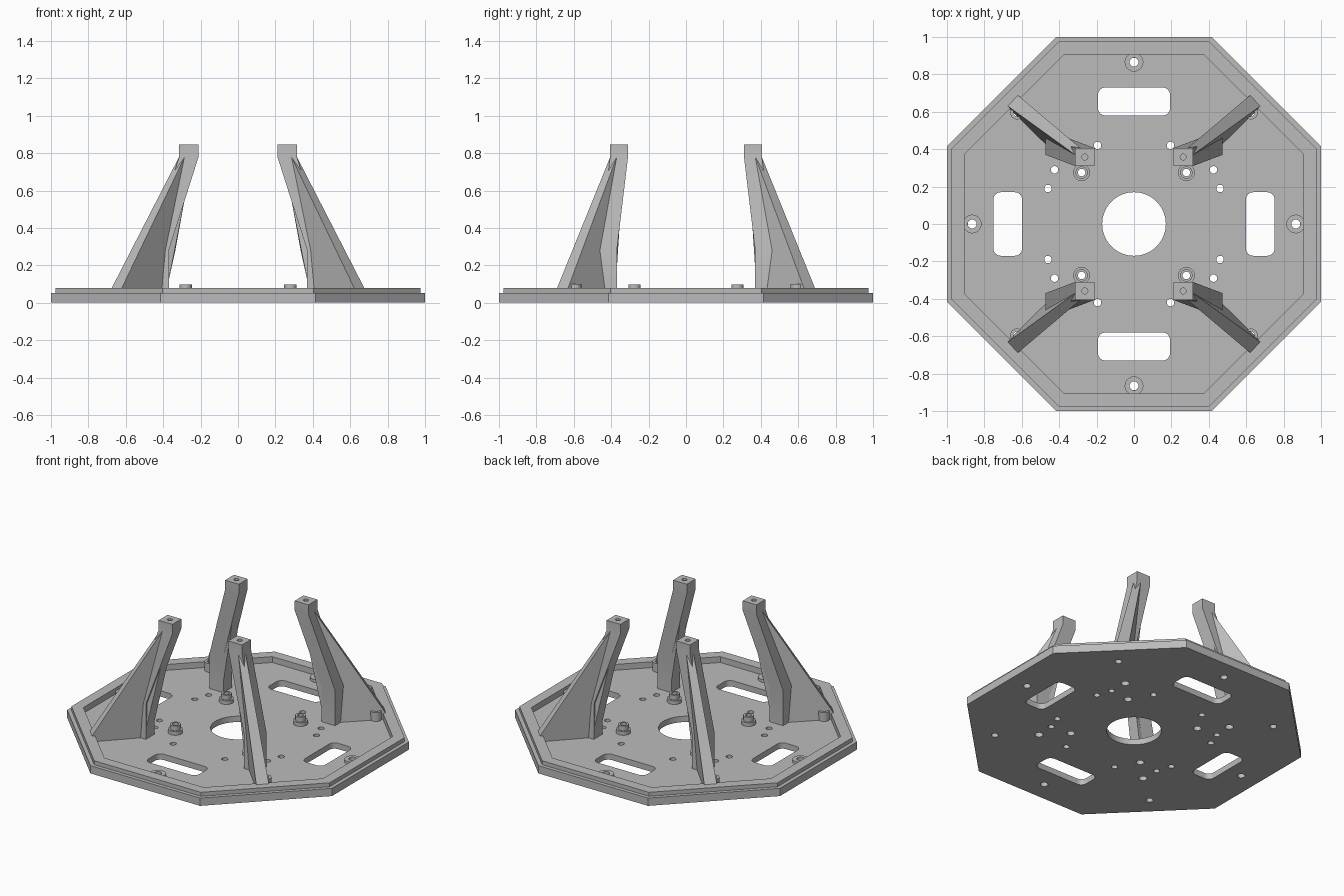
import bpy, bmesh, math
from mathutils import Vector

if "Cube" in bpy.data.objects:
    bpy.data.objects.remove(bpy.data.objects["Cube"], do_unlink=True)

mat = bpy.data.materials.new("plain grey")
mat.use_nodes = True
GREY = (0.5, 0.5, 0.5, 1)
mat.diffuse_color = GREY
mat.node_tree.nodes["Principled BSDF"].inputs["Base Color"].default_value = GREY

FLOOR, RIM = 0.04, 0.08
QUADRANTS = [(sx, sy) for sx in (1, -1) for sy in (1, -1)]


def finish(name, bm):
    """Turn a bmesh into an object with the grey material."""
    bmesh.ops.recalc_face_normals(bm, faces=bm.faces)
    me = bpy.data.meshes.new(name)
    bm.to_mesh(me)
    bm.free()
    me.materials.append(mat)
    ob = bpy.data.objects.new(name, me)
    bpy.context.collection.objects.link(ob)
    return ob


def loft(bm, rings, closed=False):
    """Join rings of points with quads, capping the ends or closing the loop."""
    vs = [[bm.verts.new(p) for p in r] for r in rings]
    pairs = list(zip(vs, vs[1:]))
    if closed:
        pairs.append((vs[-1], vs[0]))
    else:
        bm.faces.new(vs[0])
        bm.faces.new(vs[-1])
    n = len(vs[0])
    for a, b in pairs:
        for i in range(n):
            j = (i + 1) % n
            bm.faces.new((a[i], a[j], b[j], b[i]))


def ring(r, z, n=32, cx=0, cy=0, turn=0.0):
    return [(cx + r * math.cos(turn + math.tau * i / n),
             cy + r * math.sin(turn + math.tau * i / n), z) for i in range(n)]


def octagon(apothem, z):
    return ring(apothem / math.cos(math.pi / 8), z, 8, turn=math.pi / 8)


def rounded_rect(cx, cy, hx, hy, r, z):
    pts = []
    for k, (sx, sy) in enumerate([(1, 1), (-1, 1), (-1, -1), (1, -1)]):
        for i in range(7):
            a = (k + i / 6) * math.pi / 2
            pts.append((cx + sx * (hx - r) + r * math.cos(a),
                        cy + sy * (hy - r) + r * math.sin(a), z))
    return pts


def cut(ob, bm):
    """Subtract a cutter and bake the result."""
    cutter = finish("cutter", bm)
    cutter.hide_render = True
    mod = ob.modifiers.new("cut", "BOOLEAN")
    mod.operation, mod.solver, mod.object = "DIFFERENCE", "EXACT", cutter
    dg = bpy.context.evaluated_depsgraph_get()
    baked = bpy.data.meshes.new_from_object(ob.evaluated_get(dg))
    ob.modifiers.clear()
    ob.data = baked
    bpy.data.objects.remove(cutter, do_unlink=True)


def tube(name, cx, cy, profile):
    """Ring-shaped part from a closed (radius, height) profile."""
    bm = bmesh.new()
    loft(bm, [ring(r, z, 32, cx, cy) for r, z in profile], closed=True)
    return finish(name, bm)


def hull(name, points, sx, sy):
    bm = bmesh.new()
    for x, y, z in points:
        bm.verts.new((sx * x, sy * y, z))
    res = bmesh.ops.convex_hull(bm, input=bm.verts)
    loose = [v for v in bm.verts if not v.link_faces]
    bmesh.ops.delete(bm, geom=loose, context="VERTS")
    return finish(name, bm)


# Octagonal tray with stepped rim
bm = bmesh.new()
loft(bm, [octagon(a, z) for a, z in [(1, 0), (1, 0.053), (0.975, 0.053),
                                     (0.975, RIM), (0.905, RIM), (0.905, FLOOR)]])
base = finish("base_plate", bm)

# Openings through the tray
holes = [(0, 0, 0.17)]
for s in (1, -1):
    holes += [(0, s * 0.865, 0.024), (s * 0.865, 0, 0.024)]
for sx, sy in QUADRANTS:
    for x, y, r in [(0.195, 0.42, 0.02), (0.46, 0.19, 0.02), (0.425, 0.29, 0.02),
                    (0.28, 0.275, 0.025), (0.42, 0.415, 0.026), (0.625, 0.595, 0.022)]:
        holes.append((sx * x, sy * y, r))
bm = bmesh.new()
for x, y, r in holes:
    loft(bm, [ring(r, z, 64 if r > 0.1 else 24, x, y) for z in (-0.1, 0.06)])
for s in (1, -1):
    loft(bm, [rounded_rect(0, s * 0.655, 0.193, 0.075, 0.04, z) for z in (-0.1, 0.06)])
    loft(bm, [rounded_rect(s * 0.675, 0, 0.077, 0.17, 0.04, z) for z in (-0.1, 0.06)])
cut(base, bm)
parts = [base]

# Screw bosses along the rim
for i, (x, y) in enumerate([(0, 1), (0, -1), (1, 0), (-1, 0)]):
    parts.append(tube(f"rim_boss_{i + 1}", x * 0.865, y * 0.865,
                      [(0.05, FLOOR), (0.05, 0.06), (0.024, 0.06), (0.024, FLOOR)]))

for sx, sy in QUADRANTS:
    tag = ("back" if sy > 0 else "front") + ("_left" if sx > 0 else "_right")

    # Stepped standoff near the centre and boss at the foot of the fin
    parts.append(tube("standoff_" + tag, sx * 0.28, sy * 0.275,
                      [(0.045, FLOOR), (0.045, 0.065), (0.033, 0.065), (0.033, 0.097),
                       (0.02, 0.097), (0.02, FLOOR)]))
    parts.append(tube("foot_boss_" + tag, sx * 0.625, sy * 0.595,
                      [(0.036, FLOOR), (0.036, 0.1), (0.02, 0.1), (0.02, FLOOR)]))

    # Leaning square post with a screw hole in its top
    bm = bmesh.new()
    loft(bm, [[(sx * (cx + a * 0.052), sy * (cy + b * 0.048), z)
               for a, b in [(1, 1), (-1, 1), (-1, -1), (1, -1)]]
              for cx, cy, z in [(0.422, 0.418, FLOOR), (0.422, 0.418, 0.28),
                                (0.263, 0.358, 0.78), (0.263, 0.358, 0.845)]])
    post = finish("post_" + tag, bm)
    bm = bmesh.new()
    loft(bm, [ring(0.016, z, 20, sx * 0.263, sy * 0.358) for z in (0.78, 0.9)])
    cut(post, bm)
    parts.append(post)

    # Sloping fin from the post out to the rim
    parts.append(hull("fin_" + tag, [
        (0.695, 0.645, FLOOR), (0.64, 0.705, FLOOR),
        (0.475, 0.43, FLOOR), (0.41, 0.466, FLOOR), (0.425, 0.42, FLOOR),
        (0.315, 0.37, 0.78), (0.285, 0.405, 0.78), (0.28, 0.36, 0.76)], sx, sy))

    # Small rib on the inner side of the bend
    parts.append(hull("rib_" + tag, [
        (0.375, 0.375, 0.1), (0.375, 0.46, 0.1), (0.335, 0.425, 0.28),
        (0.4, 0.375, 0.28), (0.4, 0.46, 0.28),
        (0.282, 0.345, 0.57), (0.282, 0.42, 0.57)], sx, sy))

# Smooth round walls, crisp edges
bpy.ops.object.select_all(action="DESELECT")
for ob in parts:
    ob.select_set(True)
bpy.context.view_layer.objects.active = base
bpy.ops.object.shade_smooth_by_angle(angle=math.radians(20))
